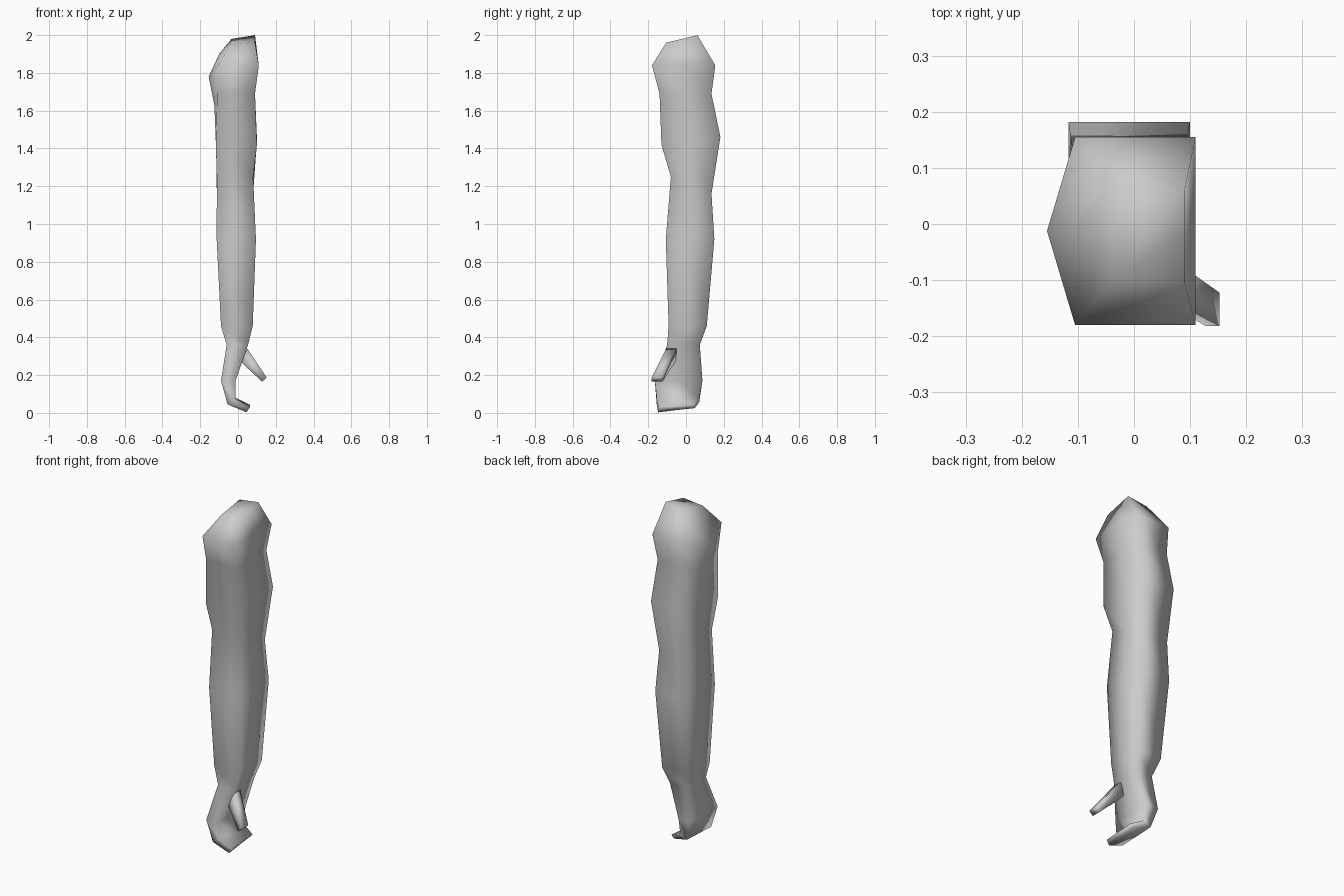
import bpy, bmesh


def loft(name, rings, cap_start=None, cap_end=None):
    """Skin a list of equal-length point rings; caps are lists of index tuples."""
    bm = bmesh.new()
    vr = [[bm.verts.new(p) for p in r] for r in rings]
    n = len(rings[0])
    for a, b in zip(vr, vr[1:]):
        for i in range(n):
            j = (i + 1) % n
            bm.faces.new((a[i], a[j], b[j], b[i]))
    for ring, cap in ((vr[0], cap_start), (vr[-1], cap_end)):
        for f in cap or [tuple(range(n))]:
            bm.faces.new([ring[i] for i in f])
    bmesh.ops.recalc_face_normals(bm, faces=bm.faces)
    for f in bm.faces:
        f.smooth = True
    me = bpy.data.meshes.new(name)
    bm.to_mesh(me)
    bm.free()
    ob = bpy.data.objects.new(name, me)
    bpy.context.collection.objects.link(ob)
    return ob


def section(x0, x1, y0, y1, zf, zb, mid_x0=None, mid_z0=None):
    """Boxy six-point ring: back left, mid left, front left, front right, mid right, back right."""
    ym, zm = (y0 + y1) / 2, (zf + zb) / 2
    return [(x0, y1, zb),
            (x0 if mid_x0 is None else mid_x0, ym, zm if mid_z0 is None else mid_z0),
            (x0, y0, zf), (x1, y0, zf), (x1, ym, zm), (x1, y1, zb)]


# Arm from shoulder to wrist, then the mitten hand with curled fingers
shoulder_top = [(-0.035, 0.065, 1.98), (-0.10, 0.0, 1.90), (-0.04, -0.10, 1.95),
                (0.09, -0.105, 1.96), (0.09, -0.02, 1.98), (0.09, 0.06, 2.0)]
fingertips = [(0.045, 0.045, 0.025), (0.045, -0.05, 0.015), (0.045, -0.147, 0.003),
              (0.063, -0.147, 0.03), (0.063, -0.05, 0.037), (0.063, 0.045, 0.043)]
arm_rings = [
    shoulder_top,
    section(-0.105, 0.11, -0.18, 0.155, 1.84, 1.84, -0.155, 1.78),
    section(-0.11, 0.09, -0.14, 0.135, 1.69, 1.69, -0.125, 1.63),
    section(-0.117, 0.10, -0.13, 0.182, 1.42, 1.46),
    section(-0.112, 0.08, -0.08, 0.135, 1.25, 1.16),
    section(-0.113, 0.095, -0.107, 0.15, 0.92, 0.92),
    section(-0.09, 0.078, -0.092, 0.11, 0.46, 0.46),
    section(-0.06, 0.053, -0.10, 0.073, 0.36, 0.36),
    section(-0.09, -0.013, -0.165, 0.087, 0.17, 0.17),
    [(-0.055, 0.07, 0.055), (-0.055, -0.04, 0.05), (-0.055, -0.155, 0.045),
     (-0.012, -0.155, 0.075), (-0.012, -0.04, 0.075), (-0.012, 0.07, 0.08)],
    fingertips,
]
loft("arm", arm_rings, cap_start=[(0, 1, 2), (0, 2, 3, 4, 5)])

# Thumb
loft("thumb", [
    [(0.015, -0.05, 0.28), (0.015, -0.115, 0.27), (0.05, -0.105, 0.34), (0.05, -0.05, 0.34)],
    [(0.128, -0.125, 0.165), (0.128, -0.182, 0.165), (0.152, -0.182, 0.187), (0.152, -0.122, 0.187)],
])
